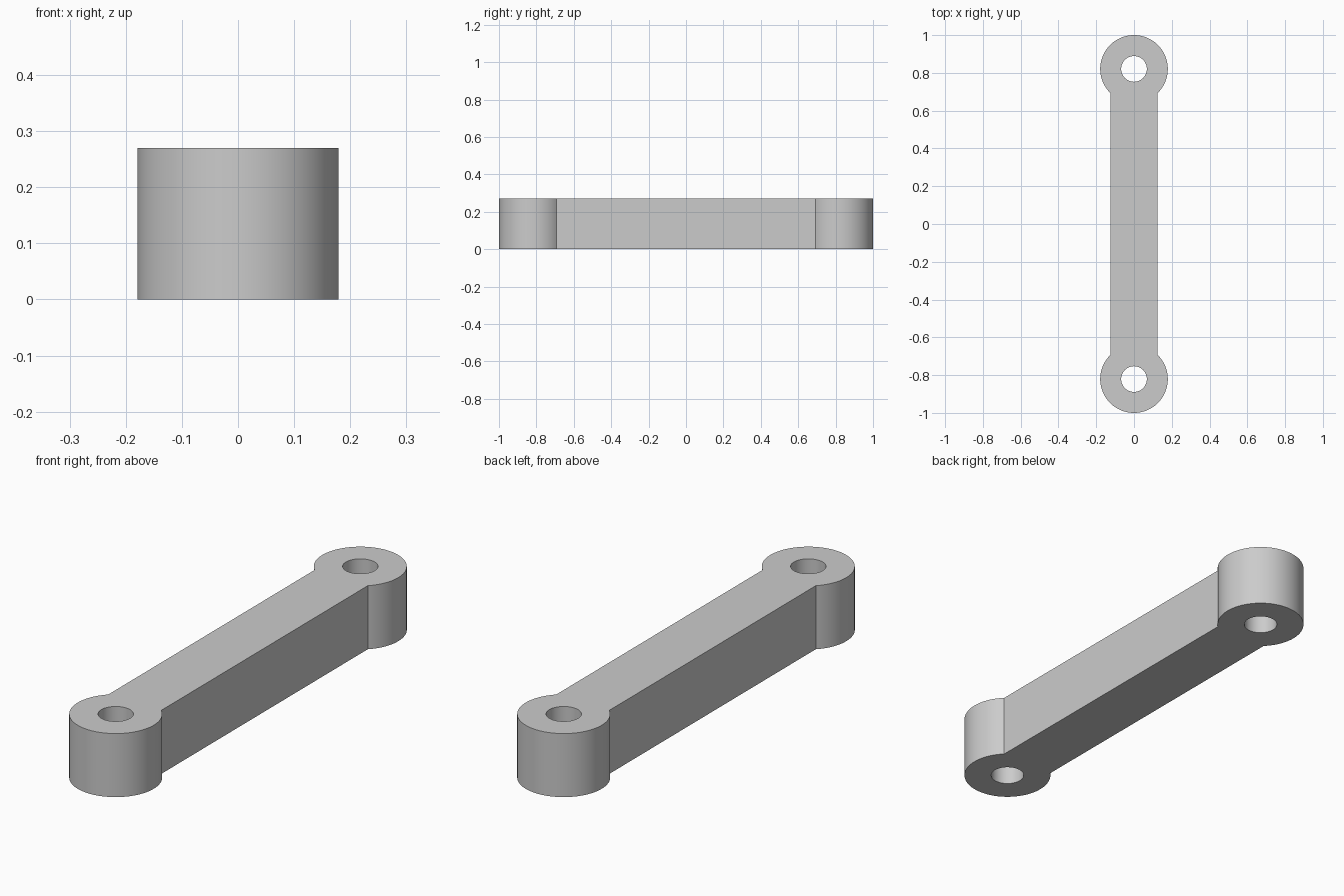
import bpy, bmesh
from math import asin, cos, sin, pi

cube = bpy.data.objects.get("Cube")
if cube:
    bpy.data.objects.remove(cube, do_unlink=True)

HEIGHT = 0.27
EYE_Y = 0.821       # distance of each eye from the middle
EYE_R = 0.179
HOLE_R = 0.068
HALF_WIDTH = 0.125  # half width of the shank

grey = bpy.data.materials.new("plain_grey")
grey.use_nodes = True
colour = (0.6, 0.6, 0.6, 1)
grey.diffuse_color = colour
grey.node_tree.nodes["Principled BSDF"].inputs["Base Color"].default_value = colour


def arc(cy, radius, start, end, steps):
    return [(radius * cos(start + (end - start) * i / steps),
             cy + radius * sin(start + (end - start) * i / steps), 0)
            for i in range(steps + 1)]


def add_loop(bm, points):
    verts = [bm.verts.new(p) for p in points]
    return [bm.edges.new((v, verts[i - 1])) for i, v in enumerate(verts)]


# Outline: two round eyes joined by the straight sides of the shank
gap = asin(HALF_WIDTH / EYE_R)
outline = (arc(EYE_Y, EYE_R, gap - pi / 2, 3 * pi / 2 - gap, 72)
           + arc(-EYE_Y, EYE_R, pi / 2 + gap, 5 * pi / 2 - gap, 72))

bm = bmesh.new()
edges = add_loop(bm, outline)
# Pin holes through both eyes
for side in (1, -1):
    edges += add_loop(bm, arc(side * EYE_Y, HOLE_R, 0, 2 * pi, 48)[:-1])

# Fill the flat face and raise it to full height
bmesh.ops.triangle_fill(bm, edges=edges, use_beauty=True, normal=(0, 0, 1))
raised = bmesh.ops.extrude_face_region(bm, geom=bm.faces[:], use_keep_orig=True)
top = [g for g in raised["geom"] if isinstance(g, bmesh.types.BMVert)]
bmesh.ops.translate(bm, verts=top, vec=(0, 0, HEIGHT))
bmesh.ops.recalc_face_normals(bm, faces=bm.faces[:])

mesh = bpy.data.meshes.new("connecting_link")
bm.to_mesh(mesh)
bm.free()
mesh.materials.append(grey)
link = bpy.data.objects.new("connecting_link", mesh)
bpy.context.collection.objects.link(link)

# Smooth round walls, crisp rims and corners
bpy.ops.object.select_all(action="DESELECT")
link.select_set(True)
bpy.context.view_layer.objects.active = link
bpy.ops.object.shade_smooth_by_angle(angle=pi / 6)
